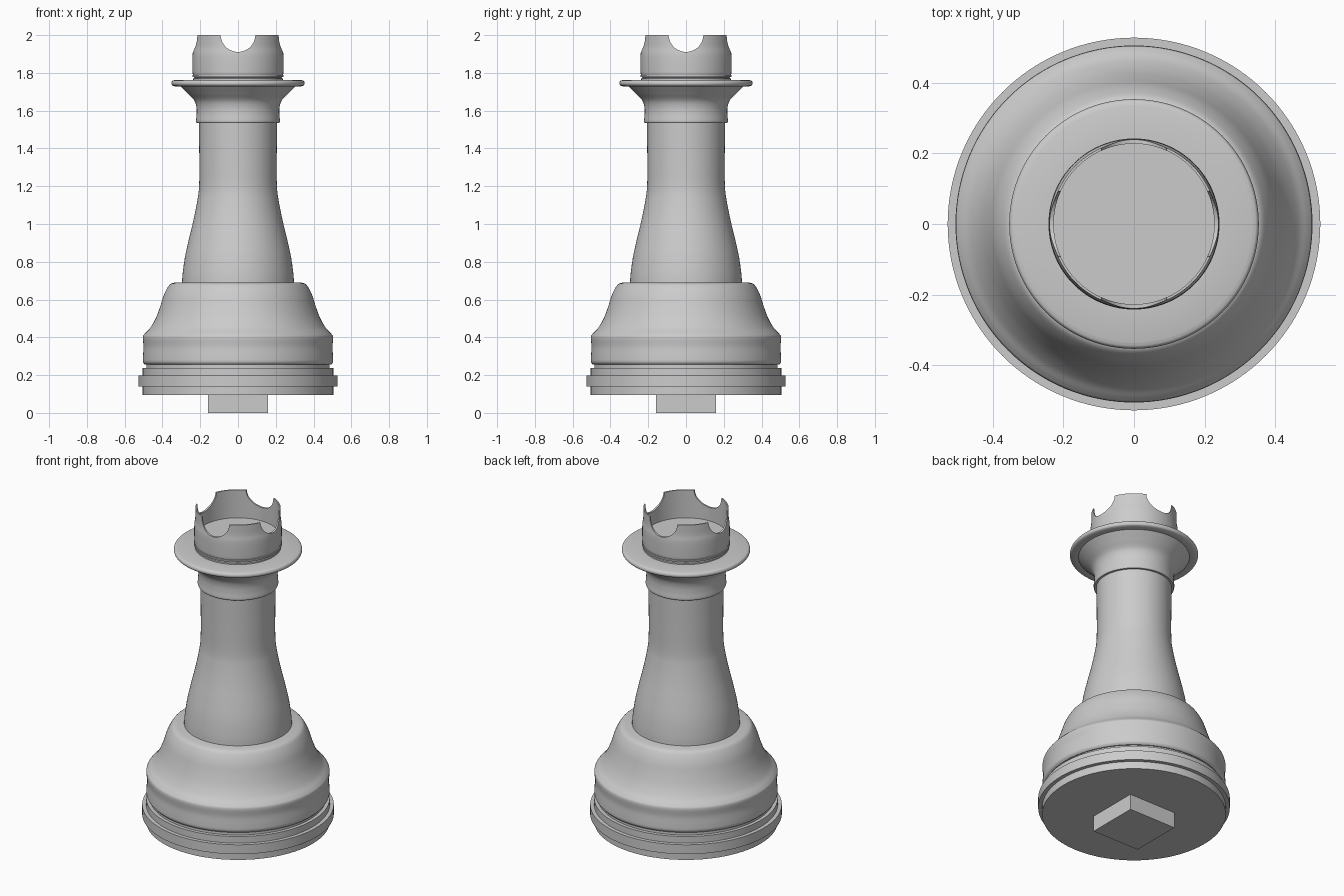
import bpy
import bmesh
from math import radians
from mathutils import Matrix, Vector

SEGMENTS = 128

cube = bpy.data.objects.get("Cube")
if cube:
    bpy.data.objects.remove(cube, do_unlink=True)

grey = bpy.data.materials.new("plain grey")
grey.use_nodes = True
grey.diffuse_color = (0.6, 0.6, 0.6, 1)
grey.node_tree.nodes["Principled BSDF"].inputs["Base Color"].default_value = (0.6, 0.6, 0.6, 1)


def add_object(name, bm):
    bmesh.ops.recalc_face_normals(bm, faces=bm.faces)
    mesh = bpy.data.meshes.new(name)
    bm.to_mesh(mesh)
    bm.free()
    mesh.materials.append(grey)
    obj = bpy.data.objects.new(name, mesh)
    bpy.context.collection.objects.link(obj)
    return obj


def shade(obj):
    bpy.ops.object.select_all(action='DESELECT')
    obj.select_set(True)
    bpy.context.view_layer.objects.active = obj
    bpy.ops.object.shade_smooth_by_angle(angle=radians(30))


def smooth(points, steps=5):
    """Smooth curve through (radius, height) points."""
    p = [Vector(q) for q in points]
    p = [2 * p[0] - p[1]] + p + [2 * p[-1] - p[-2]]
    out = []
    for a, b, c, d in zip(p, p[1:], p[2:], p[3:]):
        for i in range(steps):
            t = i / steps
            out.append(0.5 * (2 * b + (c - a) * t + (2 * a - 5 * b + 4 * c - d) * t ** 2
                              + (3 * b - a - 3 * c + d) * t ** 3))
    return [tuple(q) for q in out] + [points[-1]]


def lathe(name, profile):
    """Closed turned part; the profile starts and ends on the axis."""
    bm = bmesh.new()
    verts = [bm.verts.new((r, 0, z)) for r, z in profile]
    edges = [bm.edges.new(pair) for pair in zip(verts, verts[1:])]
    bmesh.ops.spin(bm, geom=verts + edges, cent=(0, 0, 0), axis=(0, 0, 1),
                   angle=radians(360), steps=SEGMENTS, use_duplicate=False)
    bmesh.ops.remove_doubles(bm, verts=bm.verts, dist=0.0001)
    obj = add_object(name, bm)
    shade(obj)
    return obj


# Square peg under the base
bm = bmesh.new()
bmesh.ops.create_cube(bm, size=1, matrix=Matrix.Translation((0, 0, 0.05))
                      @ Matrix.Diagonal((0.315, 0.315, 0.1, 1)))
add_object("peg", bm)

# Stepped foot
lathe("foot", [(0, 0.095), (0.505, 0.095), (0.505, 0.14), (0.527, 0.14), (0.527, 0.197),
               (0.505, 0.197), (0.505, 0.237), (0.485, 0.237), (0.485, 0.27), (0, 0.27)])

# Bell-shaped body
lathe("body", [(0, 0.255)]
      + smooth([(0.492, 0.255), (0.503, 0.27), (0.503, 0.3), (0.5, 0.35), (0.504, 0.4),
                (0.493, 0.42), (0.465, 0.45), (0.436, 0.5), (0.413, 0.56), (0.394, 0.62),
                (0.375, 0.66), (0.358, 0.682), (0.335, 0.69)])
      + [(0, 0.69)])

# Tapered stem
lathe("stem", [(0, 0.68)]
      + smooth([(0.297, 0.68), (0.293, 0.74), (0.28, 0.83), (0.26, 0.92), (0.236, 1.02),
                (0.216, 1.12), (0.206, 1.2), (0.205, 1.35), (0.207, 1.54)])
      + [(0, 1.54)])

# Flared collar with its round-edged flange
lathe("collar", [(0, 1.535)]
      + smooth([(0.218, 1.535), (0.222, 1.545), (0.219, 1.58), (0.22, 1.62), (0.232, 1.655),
                (0.265, 1.69), (0.29, 1.715), (0.305, 1.73)])
      + smooth([(0.335, 1.729), (0.348, 1.734), (0.353, 1.745), (0.348, 1.757), (0.335, 1.762)])
      + [(0.232, 1.762), (0, 1.762)])

# Neck rings below the crown
lathe("neck_rings", [(0, 1.76), (0.237, 1.76), (0.237, 1.77), (0.23, 1.773), (0.23, 1.776),
                     (0.242, 1.779), (0.242, 1.788), (0.235, 1.79), (0, 1.79)])

# Hollow crown
crown = lathe("crown", [(0, 1.785), (0.236, 1.785)]
              + smooth([(0.24, 1.795), (0.241, 1.85), (0.24, 1.9), (0.235, 1.94), (0.234, 2)])
              + [(0.227, 2), (0.227, 1.83), (0, 1.83)])

# Four round notches, cut through the crown wall by two crossing rods
for name, axis in (("notch_cutter_x", 'X'), ("notch_cutter_y", 'Y')):
    bm = bmesh.new()
    turn = Matrix.Rotation(radians(90), 4, 'Y' if axis == 'X' else 'X')
    bmesh.ops.create_cone(bm, cap_ends=True, segments=64, radius1=0.092, radius2=0.092,
                          depth=1, matrix=Matrix.Translation((0, 0, 2.003)) @ turn)
    cutter = add_object(name, bm)
    cutter.hide_render = True
    cut = crown.modifiers.new(name, 'BOOLEAN')
    cut.operation = 'DIFFERENCE'
    cut.solver = 'EXACT'
    cut.object = cutter
    bpy.context.view_layer.objects.active = crown
    bpy.ops.object.modifier_apply(modifier=cut.name)
    bpy.data.objects.remove(cutter, do_unlink=True)
shade(crown)
